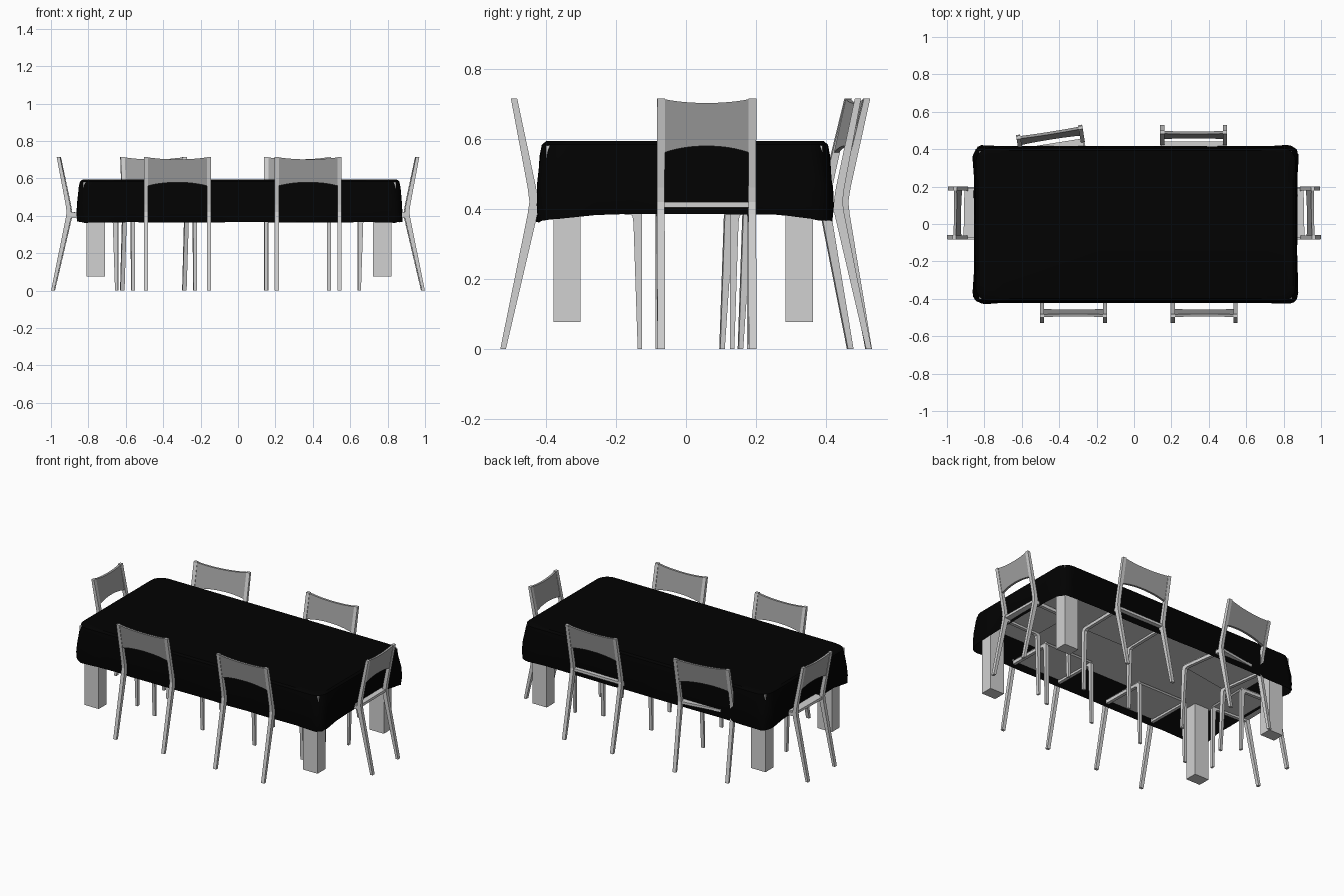
import bpy, bmesh, math, random
from mathutils import Matrix, Vector

if "Cube" in bpy.data.objects:
    bpy.data.objects.remove(bpy.data.objects["Cube"])

random.seed(4)

def material(name, v):
    m = bpy.data.materials.new(name)
    m.diffuse_color = (v, v, v, 1)
    m.use_nodes = True
    m.node_tree.nodes["Principled BSDF"].inputs["Base Color"].default_value = m.diffuse_color
    return m

LIGHT = material("light grey", 0.64)
MID = material("mid grey", 0.36)
BLACK = material("cloth black", 0.0005)

def finish(bm, name, mat, matrix=None, smooth=False):
    bmesh.ops.recalc_face_normals(bm, faces=bm.faces)
    me = bpy.data.meshes.new(name)
    if matrix:
        bm.transform(matrix)
    bm.to_mesh(me)
    bm.free()
    me.materials.append(mat)
    ob = bpy.data.objects.new(name, me)
    bpy.context.collection.objects.link(ob)
    if smooth:
        me.shade_smooth()
        me.set_sharp_from_angle(angle=math.radians(35))
    return ob

def add_box(bm, x0, x1, y0, y1, z0, z1):
    c = Vector(((x0 + x1) / 2, (y0 + y1) / 2, (z0 + z1) / 2))
    s = Matrix.Diagonal((x1 - x0, y1 - y0, z1 - z0, 1))
    bmesh.ops.create_cube(bm, size=1, matrix=Matrix.Translation(c) @ s)

def add_profile(bm, yz, x0, x1):
    """Extrude a closed side outline along x."""
    f = bm.faces.new([bm.verts.new((x0, y, z)) for y, z in yz])
    r = bmesh.ops.extrude_face_region(bm, geom=[f], use_keep_orig=True)
    vs = [g for g in r["geom"] if isinstance(g, bmesh.types.BMVert)]
    bmesh.ops.translate(bm, verts=vs, vec=(x1 - x0, 0, 0))

def chair(tag, x, y, angle, w, d, seat_back=.088, lean=0):
    """Local frame: back at y = 0, seat runs towards +y; lean shears the chair backwards."""
    shear = Matrix.Identity(4)
    shear[1][2] = -lean
    M = Matrix.Translation((x, y, 0)) @ Matrix.Rotation(math.radians(angle), 4, 'Z') @ shear
    h, t = w / 2, 0.022
    post = [(0, 0), (.016, 0), (.106, .385), (.108, .42), (.102, .46), (.048, .715),
            (.030, .715), (.078, .46), (.083, .42), (.078, .385)]
    leg = [(d - .013, 0), (d, 0), (d, .38), (d - .004, .395), (d - .014, .404), (.09, .412),
           (.09, .39), (d - .04, .386), (d - .028, .38), (d - .025, .36)]
    # bent rear posts, front legs with side rails
    bm = bmesh.new()
    for x0 in (-h, h - t):
        add_profile(bm, post, x0, x0 + t)
        add_profile(bm, leg, x0 + .001, x0 + t - .001)
    finish(bm, "chair_frame_" + tag, LIGHT, M)
    # thin seat
    bm = bmesh.new()
    add_profile(bm, [(seat_back, .404), (d - .01, .398), (d - .002, .405),
                     (d - .01, .415), (seat_back, .42)], -h + .008, h - .008)
    finish(bm, "seat_" + tag, LIGHT, M)
    # backrest with arched lower edge and dipped upper edge
    bm = bmesh.new()
    n, rows = 12, []
    for i in range(n + 1):
        u = 2 * i / n - 1
        k = 1 - abs(u) ** 2.2
        px = u * (h - t + .003)
        ring = []
        for z, off in ((.560 + .019 * k, 0), (.713 - .011 * k, 0),
                       (.713 - .011 * k, .014), (.560 + .019 * k, .014)):
            py = .081 - (z - .46) * .19 + off
            ring.append(bm.verts.new((px, py, z)))
        rows.append(ring)
    for a, b in zip(rows, rows[1:]):
        for j in range(4):
            bm.faces.new((a[j], a[(j + 1) % 4], b[(j + 1) % 4], b[j]))
    bm.faces.new(rows[0])
    bm.faces.new(rows[-1])
    finish(bm, "backrest_" + tag, MID, M, smooth=True)

chair("front_left", -.324, -.53, 0, .358, .405, seat_back=.118)
chair("front_right", .375, -.53, 0, .358, .405, seat_back=.118)
chair("back_right", .319, .53, 180, .358, .405)
chair("back_left", -.454, .503, 189, .358, .385, lean=.035)
chair("right_end", .997, .06, 91, .283, .355)
chair("left_end", -.997, .06, -91, .283, .355)

# square table legs
bm = bmesh.new()
for x in (-.76, .772):
    for y in (-.34, .323):
        add_box(bm, x - .05, x + .05, y - .039, y + .039, .077, .575)
finish(bm, "table_legs", LIGHT)

# table top under the cloth
bm = bmesh.new()
add_box(bm, -.83, .845, -.40, .39, .545, .58)
finish(bm, "table_top", LIGHT)

# draped cloth: rounded rectangle rings from the top down to a wavy hem
HX, HY = .866, .42

def ring_points(inset, r):
    hx, hy, pts = HX - inset, HY - inset, []
    corners = [(1, 1, 0), (-1, 1, 90), (-1, -1, 180), (1, -1, 270)]
    for ci, (sx, sy, a0) in enumerate(corners):
        arc = []
        for k in range(6):
            a = math.radians(a0 + 18 * k)
            arc.append(Vector((sx * (hx - r) + r * math.cos(a), sy * (hy - r) + r * math.sin(a), 0)))
        pts += arc
        nx, ny, _ = corners[(ci + 1) % 4]
        a = math.radians(a0 + 90)
        end = Vector((nx * (hx - r) + r * math.cos(a), ny * (hy - r) + r * math.sin(a), 0))
        n = 14 if ci % 2 == 0 else 7
        pts += [arc[-1].lerp(end, i / n) for i in range(1, n)]
    return pts

bm = bmesh.new()
rings = []
levels = [(.05, .594, .06, 0), (.024, .593, .07, 0), (.012, .583, .07, .001), (.006, .55, .07, .002),
          (.002, .47, .065, .003), (.001, .41, .06, .004), (.002, 0, .06, .005)]
for inset, z, r, amp in levels:
    ring = []
    for p in ring_points(inset, r):
        near = max(0, 1 - (HX - abs(p.x) + HY - abs(p.y)) / .13)   # 1 at the corners
        side = HX - abs(p.x) < .03
        zz = z or (.384 if side else .366) - (.024 if side else .006) * near + random.uniform(-.002, .002)
        out = Vector((p.x / HX, p.y / HY, 0)) * near * .008 * (amp > .002)
        jit = Vector((random.uniform(-1, 1), random.uniform(-1, 1), 0)) * amp * (.4 + near)
        q = p + out + jit
        ring.append(bm.verts.new((q.x + .009, q.y - .003, zz)))
    rings.append(ring)
bm.faces.new(rings[0])
for a, b in zip(rings, rings[1:]):
    for i in range(len(a)):
        j = (i + 1) % len(a)
        bm.faces.new((a[i], b[i], b[j], a[j]))
finish(bm, "tablecloth", BLACK, smooth=True)
